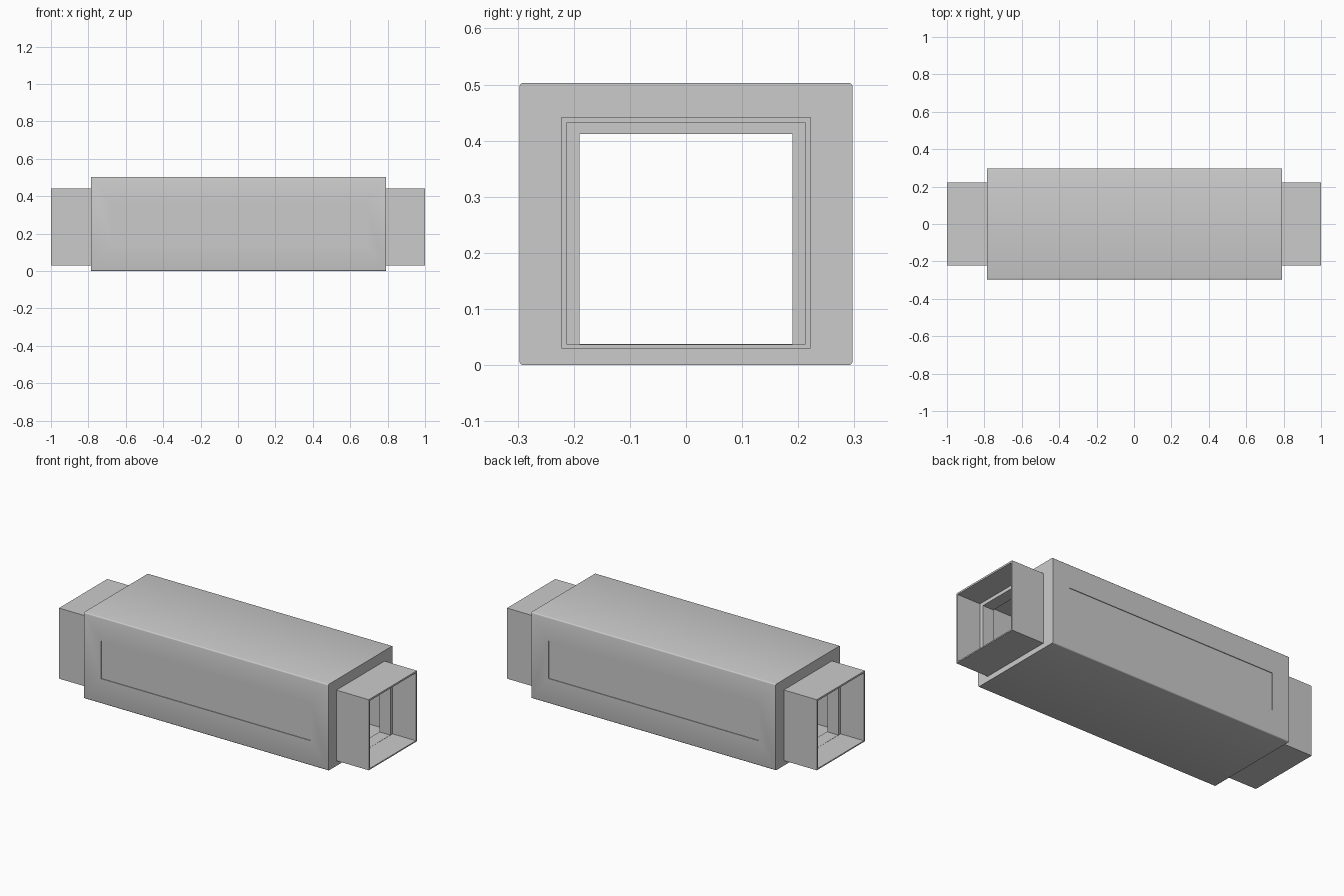
import bpy
import bmesh

if "Cube" in bpy.data.objects:
    bpy.data.objects.remove(bpy.data.objects["Cube"])


def box(name, lo, hi, round_long=0.0):
    bm = bmesh.new()
    bmesh.ops.create_cube(bm, size=1)
    for v in bm.verts:
        v.co = [(a + b) / 2 + c * (b - a) for a, b, c in zip(lo, hi, v.co)]
    if round_long:
        edges = [e for e in bm.edges if abs(e.verts[0].co.x - e.verts[1].co.x) > 0.1]
        bmesh.ops.bevel(bm, geom=edges, offset=round_long, segments=3,
                        profile=0.5, affect='EDGES')
    bmesh.ops.recalc_face_normals(bm, faces=bm.faces)
    me = bpy.data.meshes.new(name)
    bm.to_mesh(me)
    bm.free()
    ob = bpy.data.objects.new(name, me)
    bpy.context.collection.objects.link(ob)
    return ob


def cut(ob, lo, hi):
    cutter = box("cutter", lo, hi)
    cutter.hide_render = True
    mod = ob.modifiers.new("cut", 'BOOLEAN')
    mod.operation = 'DIFFERENCE'
    mod.solver = 'EXACT'
    mod.object = cutter
    bpy.context.view_layer.objects.active = ob
    bpy.ops.object.modifier_apply(modifier=mod.name)
    bpy.data.objects.remove(cutter)


# Hollow casing with softened long edges
X0, X1, Y, H, T = -0.787, 0.791, 0.297, 0.503, 0.012
casing = box("casing", (X0, -Y, 0), (X1, Y, H), 0.007)
cut(casing, (X0 + T, -Y + T, T), (X1 - T, Y - T, H - T))

# Openings through both end walls
cut(casing, (-1.1, -0.212, 0.037), (1.1, 0.212, 0.432))

# Shallow access panel recess on front and back
for s in (-1, 1):
    ys = sorted((s * (Y - 0.004), s * (Y + 0.1)))
    cut(casing, (-0.675, ys[0], 0.145), (0.679, ys[1], 0.365))

# Connecting collar and inner stop frame at each end
for s, label in ((-1, "left"), (1, "right")):
    a, b = sorted((s * 0.782, s * 1.0))
    collar = box(label + "_collar", (a, -0.222, 0.03), (b, 0.222, 0.442))
    cut(collar, (a - 0.1, -0.212, 0.037), (b + 0.1, 0.212, 0.432))

    a, b = sorted((s * 0.78, s * 0.85))
    frame = box(label + "_stop_frame", (a, -0.2125, 0.032), (b, 0.2125, 0.4325))
    cut(frame, (a - 0.1, -0.19, 0.038), (b + 0.1, 0.19, 0.412))

# Smooth only the rounded long edges
for ob in bpy.context.collection.objects:
    ob.select_set(ob == casing)
bpy.context.view_layer.objects.active = casing
bpy.ops.object.shade_smooth_by_angle(angle=0.6)
